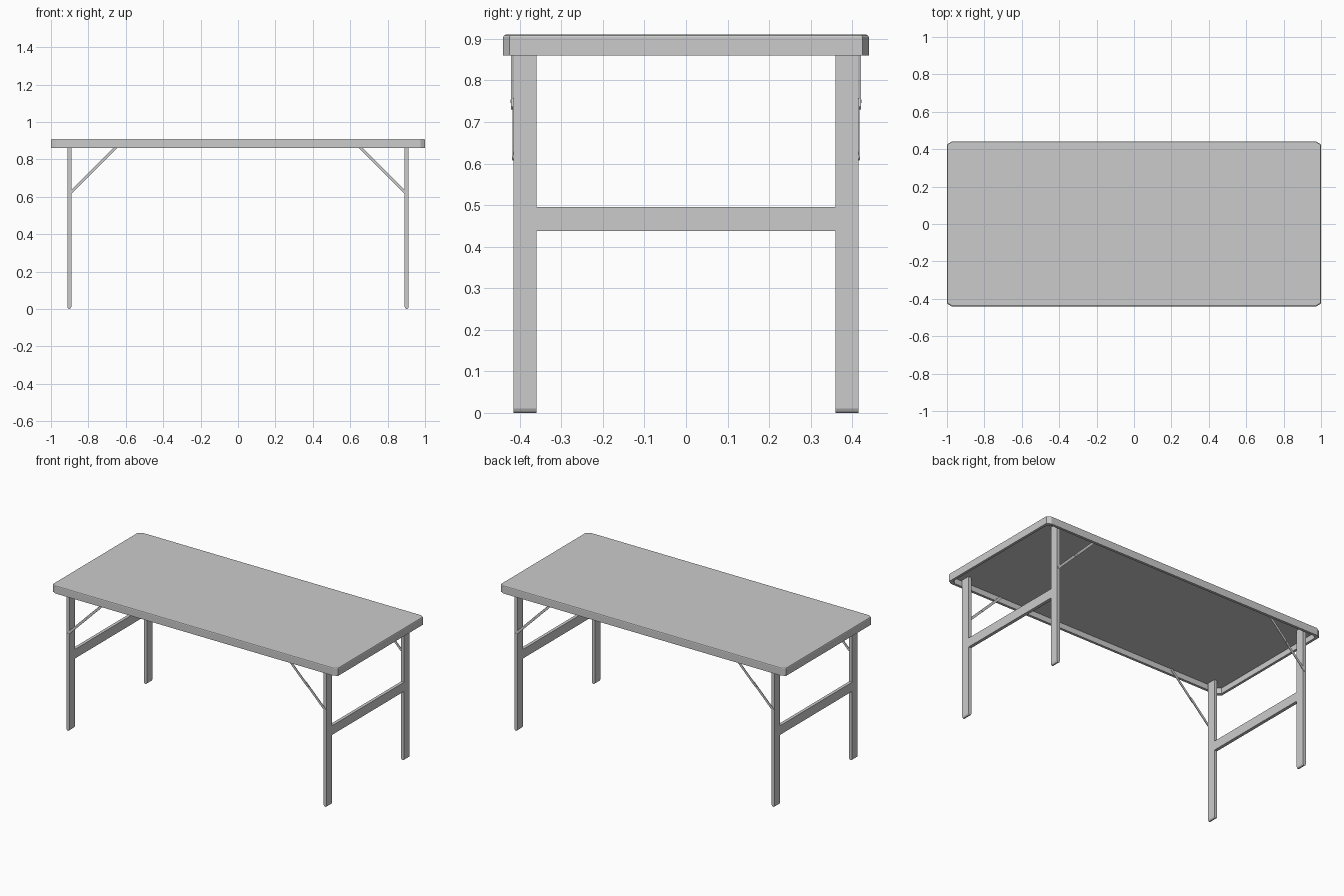
import bpy, bmesh, math
from mathutils import Matrix, Vector

if "Cube" in bpy.data.objects:
    bpy.data.objects.remove(bpy.data.objects["Cube"])


def finish(name, bm):
    bmesh.ops.recalc_face_normals(bm, faces=bm.faces[:])
    me = bpy.data.meshes.new(name)
    bm.to_mesh(me)
    bm.free()
    ob = bpy.data.objects.new(name, me)
    bpy.context.collection.objects.link(ob)
    return ob


def loft(name, rings):
    """Skin matching rings of points and cap both ends."""
    bm = bmesh.new()
    vs = [[bm.verts.new(p) for p in r] for r in rings]
    n = len(vs[0])
    for a, b in zip(vs, vs[1:]):
        for i in range(n):
            j = (i + 1) % n
            bm.faces.new((a[i], a[j], b[j], b[i]))
    bm.faces.new(vs[0])
    bm.faces.new(vs[-1])
    return finish(name, bm)


def prism_y(name, profile, y0, y1):
    """Extrude an xz profile along y."""
    return loft(name, [[(x, y, z) for x, z in profile] for y in (y0, y1)])


def outline(inset, z):
    """Table outline with clipped corners."""
    x, y, cx, cy = 1 - inset, 0.44 - inset, 0.025, 0.015
    return [(x, -y + cy, z), (x, y - cy, z), (x - cx, y, z), (-x + cx, y, z),
            (-x, y - cy, z), (-x, -y + cy, z), (-x + cx, -y, z), (x - cx, -y, z)]


def strip(p, q, w):
    """Flat bar profile with rounded ends between two xz points."""
    p, q = Vector(p), Vector(q)
    d = (q - p).normalized()
    ang = math.atan2(d.y, d.x)
    pts = []
    for c, start in ((q, ang - math.pi / 2), (p, ang + math.pi / 2)):
        for k in range(5):
            t = start + k * math.pi / 4
            pts.append((c.x + w / 2 * math.cos(t), c.y + w / 2 * math.sin(t)))
    return pts


def disc(x, z, r, n=10):
    return [(x + r * math.cos(2 * math.pi * k / n),
             z + r * math.sin(2 * math.pi * k / n)) for k in range(n)]


# Hollow table top with a downturned rim
loft("table_top", [outline(0.016, 0.895), outline(0.016, 0.86), outline(0.0, 0.86),
                   outline(0.0, 0.904), outline(0.002, 0.908), outline(0.006, 0.91)])

for sx, end in ((-1, "left"), (1, "right")):
    cx = sx * 0.902
    # Crossbar between the two legs
    bar = [(cx - 0.01, 0.438), (cx + 0.01, 0.438), (cx + 0.01, 0.496), (cx - 0.01, 0.496)]
    prism_y(f"{end}_crossbar", bar, -0.36, 0.36)

    for sy, side in ((-1, "front"), (1, "back")):
        tag = f"{side}_{end}"
        # Leg with a softened foot
        leg = [(cx - 0.0105, 0.896), (cx - 0.0105, 0.01), (cx - 0.007, 0.003), (cx - 0.003, 0),
               (cx + 0.003, 0), (cx + 0.007, 0.003), (cx + 0.0105, 0.01), (cx + 0.0105, 0.896)]
        prism_y(f"{tag}_leg", leg, sy * 0.36, sy * 0.415)

        # Folding brace: two overlapping strips and their pivots
        low, mid, high = (cx, 0.615), (sx * 0.767, 0.75), (sx * 0.63, 0.887)
        over = (sx * 0.78, 0.737)
        prism_y(f"{tag}_lower_brace", strip(low, mid, 0.015), sy * 0.414, sy * 0.4175)
        prism_y(f"{tag}_upper_brace", strip(over, high, 0.015), sy * 0.4175, sy * 0.4205)
        prism_y(f"{tag}_leg_pivot", disc(*low, 0.005), sy * 0.41, sy * 0.419)
        prism_y(f"{tag}_brace_pivot", disc(*mid, 0.004), sy * 0.412, sy * 0.422)
